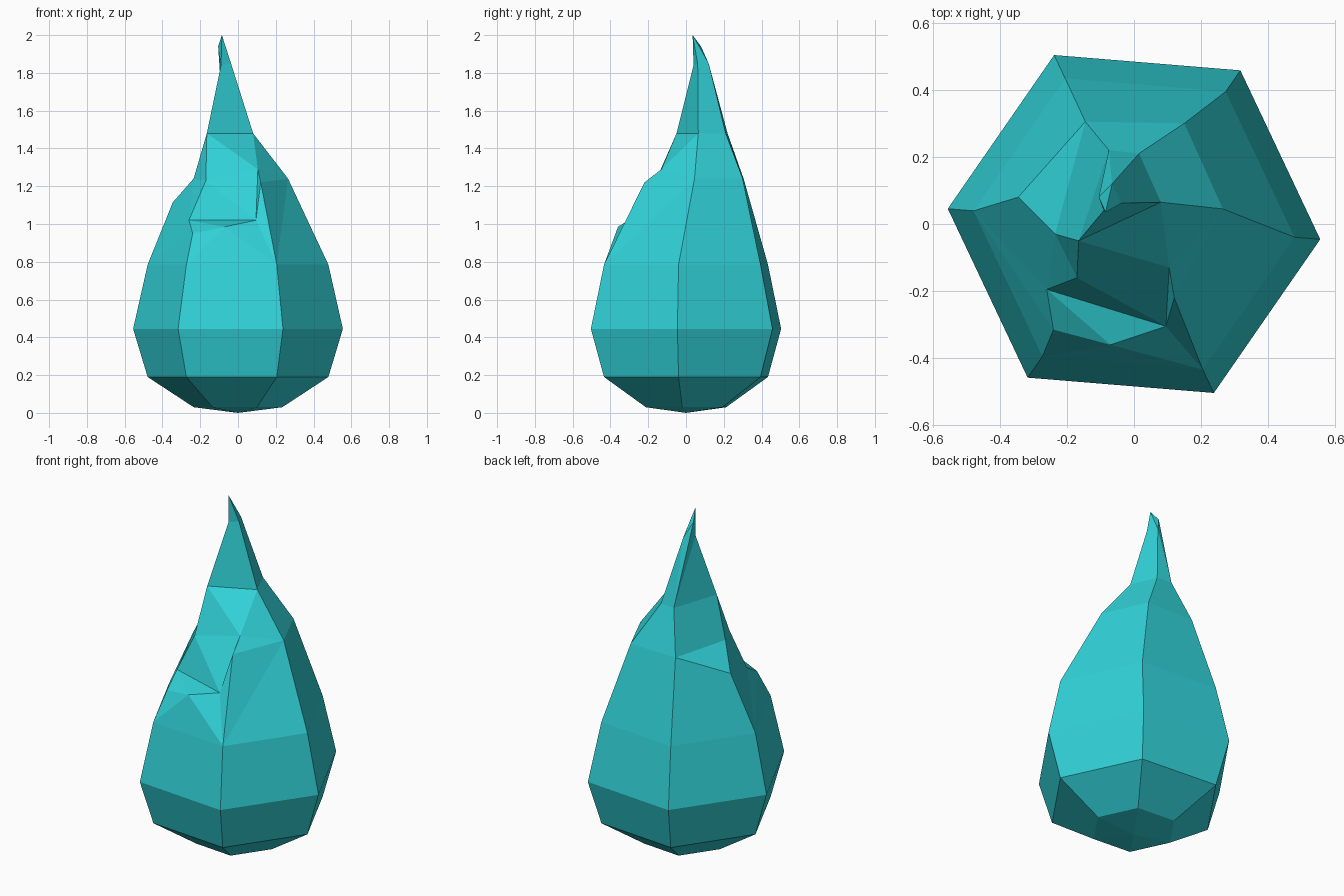
import bpy, bmesh, math

if "Cube" in bpy.data.objects:
    bpy.data.objects.remove(bpy.data.objects["Cube"])

bm = bmesh.new()
V = {}

def point(name, x, y, z):
    V[name] = bm.verts.new((x, y, z))

def face(names):
    bm.faces.new([V[n] for n in names.split()])

# Six-sided bulb: corners 0 right, 1 back right, 2 back left, 3 left, 4 front left, 5 front right
point("base", 0, 0, 0)
profile = [("p", 0.235, 0.03), ("q", 0.48, 0.19), ("w", 0.557, 0.445), ("s", 0.48, 0.785)]
for ring, r, z in profile:
    for k in range(6):
        a = math.radians(60 * k - 4.7)
        point(f"{ring}{k}", r * math.cos(a), r * math.sin(a), z)
for k in range(6):
    n = (k + 1) % 6
    face(f"base p{n} p{k}")
    for lo, hi in ("pq", "qw", "ws"):
        face(f"{lo}{k} {lo}{n} {hi}{n} {hi}{k}")

# Shoulder, with an uneven left side
point("a0", 0.265, 0.045, 1.24)
point("a1", 0.15, 0.30, 1.24)
point("a2", -0.145, 0.305, 1.24)
point("a3", -0.345, 0.08, 1.115)
point("a4", -0.235, -0.03, 1.24)

# Notch in the front: ledge, lip and the wall above
point("l0", -0.26, -0.195, 1.02)
point("l1", 0.095, -0.305, 1.02)
point("l2", -0.07, -0.36, 0.985)
point("l3", -0.24, -0.315, 0.95)
point("n0", -0.17, -0.16, 1.23)
point("n1", 0.12, -0.22, 1.22)
point("n2", 0.105, -0.13, 1.29)

# Neck and bent tip
point("tf", -0.165, -0.05, 1.48)
point("tr", 0.08, 0.065, 1.48)
point("tb", 0.015, 0.21, 1.48)
point("tl", -0.075, 0.22, 1.48)
point("uf", -0.09, 0.04, 1.84)
point("ur", -0.037, 0.062, 1.85)
point("ub", -0.065, 0.12, 1.85)
point("ul", -0.105, 0.08, 1.94)
point("tip", -0.085, 0.035, 2.0)

for names in (
    # bulb sides up to the shoulder
    "s0 s1 a1 a0", "s1 s2 a2 a1", "s2 s3 a3 a2",
    "s3 s4 l3", "s3 l3 l0", "s3 l0 a3", "a3 l0 a4", "l0 n0 a4", "a2 a3 a4",
    "s5 s0 a0", "s5 a0 n1", "n1 a0 n2",
    # front below the notch, ledge and wall
    "s4 s5 l2", "s4 l2 l3", "s5 l1 l2", "s5 n1 l1",
    "l3 l2 l0", "l2 l1 l0", "l0 l1 n0", "l1 n1 n2", "l1 n2 n0",
    # shoulder to neck
    "n0 tf a4", "n0 n2 tf", "n2 tr tf", "n2 a0 tr",
    "a0 a1 tb tr", "a1 a2 tl tb", "a2 a4 tf tl",
    # neck to tip
    "tf tr ur uf", "tr tb ub ur", "tb tl ub", "tl ul ub", "tl tf uf", "tl uf ul",
    "uf ur tip", "ur ub tip", "ub ul tip", "ul uf tip",
):
    face(names)

bmesh.ops.recalc_face_normals(bm, faces=bm.faces)
mesh = bpy.data.meshes.new("drop_body")
bm.to_mesh(mesh)
bm.free()

mat = bpy.data.materials.new("turquoise")
mat.diffuse_color = (0.03, 0.64, 0.68, 1)
mat.use_nodes = True
mat.node_tree.nodes["Principled BSDF"].inputs["Base Color"].default_value = mat.diffuse_color
mesh.materials.append(mat)
obj = bpy.data.objects.new("drop_body", mesh)
bpy.context.collection.objects.link(obj)
